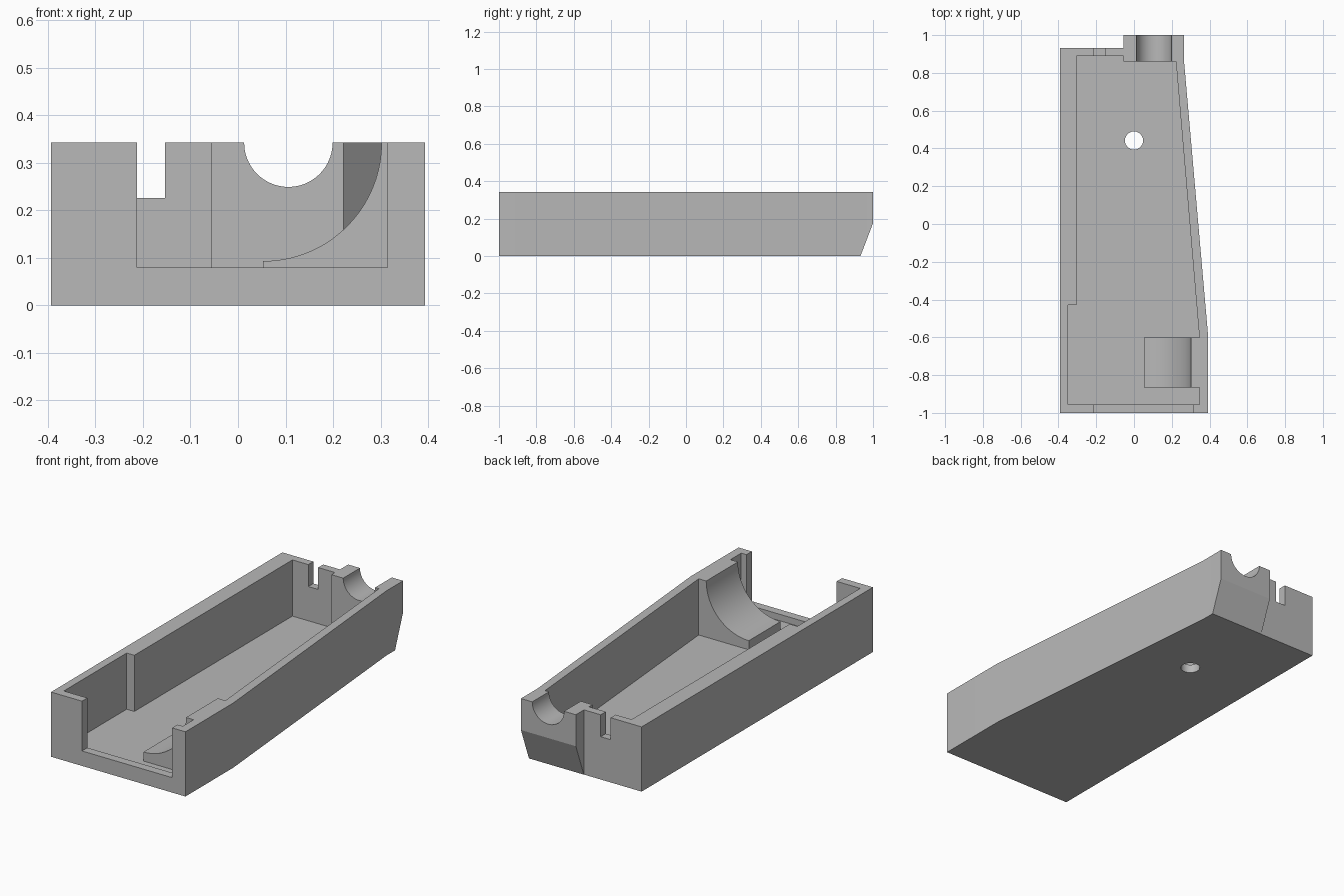
import bpy
import bmesh
from math import radians
from mathutils import Matrix, Vector

cube = bpy.data.objects.get("Cube")
if cube:
    bpy.data.objects.remove(cube, do_unlink=True)

HEIGHT, FLOOR = 0.342, 0.045

grey = bpy.data.materials.new("light grey")
grey.use_nodes = True
color = (0.48, 0.48, 0.48, 1)
grey.diffuse_color = color
grey.node_tree.nodes["Principled BSDF"].inputs["Base Color"].default_value = color


def finish(bm, name):
    bmesh.ops.recalc_face_normals(bm, faces=bm.faces)
    mesh = bpy.data.meshes.new(name)
    bm.to_mesh(mesh)
    bm.free()
    mesh.materials.append(grey)
    ob = bpy.data.objects.new(name, mesh)
    bpy.context.collection.objects.link(ob)
    return ob


def prism(name, points, offset):
    """Extrude a closed outline of 3D points along offset."""
    bm = bmesh.new()
    face = bm.faces.new([bm.verts.new(p) for p in points])
    ext = bmesh.ops.extrude_face_region(bm, geom=[face])
    moved = [g for g in ext["geom"] if isinstance(g, bmesh.types.BMVert)]
    bmesh.ops.translate(bm, vec=Vector(offset), verts=moved)
    return finish(bm, name)


def slab(name, outline, z0, z1):
    return prism(name, [(x, y, z0) for x, y in outline], (0, 0, z1 - z0))


def box(name, x0, x1, y0, y1, z0, z1):
    return slab(name, [(x0, y0), (x1, y0), (x1, y1), (x0, y1)], z0, z1)


def cylinder(name, center, radius, depth, lengthwise=False):
    bm = bmesh.new()
    turn = Matrix.Rotation(radians(90), 4, 'X') if lengthwise else Matrix()
    bmesh.ops.create_cone(bm, cap_ends=True, segments=80, radius1=radius, radius2=radius,
                          depth=depth, matrix=Matrix.Translation(center) @ turn)
    return finish(bm, name)


# Outer body, tapered on the left with a raised rear boss
tray = slab("tray", [(-0.393, -1), (0.393, -1), (0.393, -0.6), (0.265, 0.86), (0.265, 1),
                     (-0.056, 1), (-0.056, 0.932), (-0.393, 0.932)], 0, HEIGHT)

# Cavity outline, leaving the cradle block standing at the front left
cavity = slab("cavity_cutter", [
    (-0.305, 0.89), (-0.056, 0.89), (-0.056, 0.86), (0.222, 0.86), (0.346, -0.6),
    (0.053, -0.6), (0.053, -0.865), (0.346, -0.865), (0.346, -0.955),
    (-0.35, -0.955), (-0.35, -0.43), (-0.305, -0.43)], FLOOR, 0.5)

cutters = [
    cavity,
    # Front opening above the sill
    box("front_opening_cutter", -0.212, 0.315, -1.1, -0.94, 0.079, 0.5),
    # Narrow notch in the rear wall
    box("rear_notch_cutter", -0.212, -0.154, 0.87, 1.1, 0.226, 0.5),
    # Half-round grooves in the cradle block and the rear boss
    cylinder("cradle_cutter", (0.053, -0.75, HEIGHT), 0.249, 0.36, True),
    cylinder("rear_groove_cutter", (0.106, 0.95, HEIGHT), 0.093, 0.3, True),
    # Hole through the floor
    cylinder("floor_hole_cutter", (0, 0.442, 0), 0.048, 0.2),
    # Sloping underside of the rear boss
    prism("boss_slope_cutter", [(-0.1, 0.914, -0.05), (-0.1, 1.036, 0.27), (-0.1, 1.1, -0.05)],
          (0.5, 0, 0)),
]

for cutter in cutters:
    mod = tray.modifiers.new(cutter.name, 'BOOLEAN')
    mod.operation = 'DIFFERENCE'
    mod.solver = 'EXACT'
    mod.object = cutter
    cutter.hide_render = True

# Bake the cuts and remove the cutters
bpy.context.view_layer.update()
graph = bpy.context.evaluated_depsgraph_get()
baked = bpy.data.meshes.new_from_object(tray.evaluated_get(graph))
tray.modifiers.clear()
tray.data = baked
baked.materials.clear()
baked.materials.append(grey)
for poly in baked.polygons:
    poly.material_index = 0
for cutter in cutters:
    bpy.data.objects.remove(cutter, do_unlink=True)

# Smooth the round surfaces, keep hard edges
bpy.ops.object.select_all(action='DESELECT')
tray.select_set(True)
bpy.context.view_layer.objects.active = tray
bpy.ops.object.shade_smooth_by_angle(angle=radians(20))
